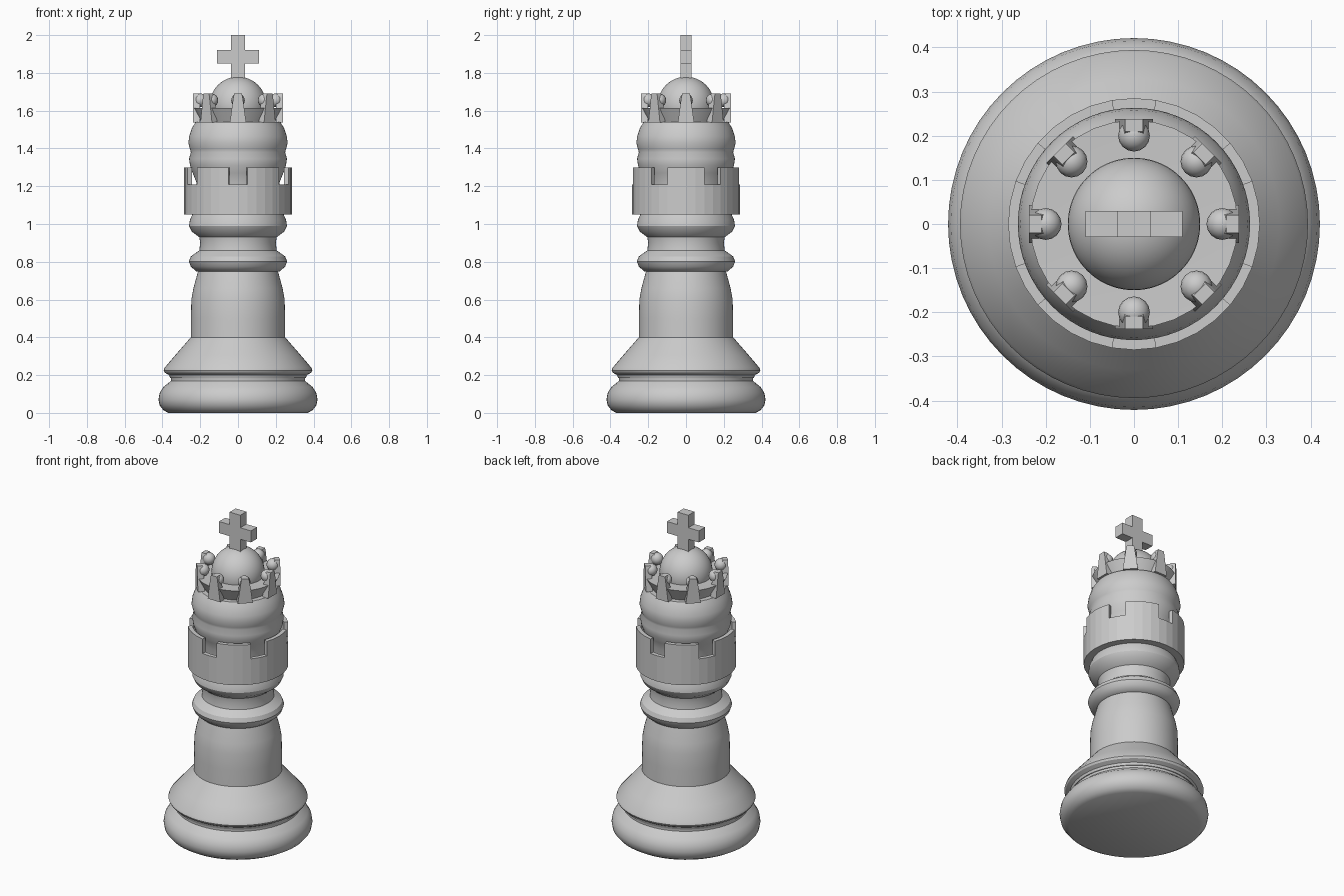
import bpy, bmesh
from math import sin, cos, pi, radians
from mathutils import Matrix

if "Cube" in bpy.data.objects:
    bpy.data.objects.remove(bpy.data.objects["Cube"])


def finish(name, bm, smooth=None):
    bmesh.ops.remove_doubles(bm, verts=bm.verts, dist=1e-5)
    bmesh.ops.recalc_face_normals(bm, faces=bm.faces)
    me = bpy.data.meshes.new(name)
    bm.to_mesh(me)
    bm.free()
    ob = bpy.data.objects.new(name, me)
    bpy.context.collection.objects.link(ob)
    if smooth:
        bpy.ops.object.select_all(action='DESELECT')
        ob.select_set(True)
        bpy.context.view_layer.objects.active = ob
        bpy.ops.object.shade_smooth_by_angle(angle=radians(smooth))
    return ob


def lathe(name, profile, n=64, smooth=32):
    """Turn a radius/height profile around z, with flat end caps."""
    bm = bmesh.new()
    rings = [[bm.verts.new((r * cos(2 * pi * i / n), r * sin(2 * pi * i / n), z))
              for i in range(n)] for r, z in profile]
    for a, b in zip(rings, rings[1:]):
        for i in range(n):
            j = (i + 1) % n
            bm.faces.new((a[i], a[j], b[j], b[i]))
    bm.faces.new(rings[0])
    bm.faces.new(rings[-1])
    return finish(name, bm, smooth)


def arc_wall(bm, a0, a1, steps, r0, r1, z0, z1):
    """Curved wall block between two angles in degrees."""
    cols = []
    for i in range(steps + 1):
        a = radians(a0 + (a1 - a0) * i / steps)
        cols.append([bm.verts.new((r * cos(a), r * sin(a), z))
                     for r, z in ((r0, z0), (r1, z0), (r1, z1), (r0, z1))])
    for c, d in zip(cols, cols[1:]):
        for k in range(4):
            m = (k + 1) % 4
            bm.faces.new((c[k], c[m], d[m], d[k]))
    if a1 - a0 < 360:
        bm.faces.new(cols[0])
        bm.faces.new(cols[-1])


# Foot and flared lower body
lathe("base", [(.37, 0), (.395, .015), (.415, .04), (.421, .07), (.415, .105),
               (.395, .137), (.36, .165), (.355, .17), (.355, .185), (.36, .2)])
lathe("stem", [(.36, .185), (.365, .2), (.388, .213), (.394, .225), (.388, .24),
               (.33, .308), (.25, .4), (.249, .5), (.247, .6), (.236, .66),
               (.21, .755)])

# Collar, waist and the cup beneath the battlement
lathe("collar", [(.2, .745), (.222, .75), (.25, .775), (.26, .802), (.25, .828),
                 (.205, .86), (.2, .9), (.205, .93), (.245, .96), (.259, .99),
                 (.255, 1.02), (.24, 1.055)])

# Battlement: faceted ring with raised blocks
bm = bmesh.new()
arc_wall(bm, 0, 360, 36, .2, .285, 1.05, 1.12)
arc_wall(bm, 0, 360, 36, .26, .285, 1.12, 1.21)
finish("battlement_ring", bm)
bm = bmesh.new()
for k in range(6):
    arc_wall(bm, 60 * k - 20, 60 * k + 20, 4, .26, .285, 1.21, 1.3)
finish("battlement_blocks", bm)

# Rounded head rising out of the battlement
lathe("head", [(.22, 1.1), (.22, 1.22), (.24, 1.27), (.254, 1.31), (.259, 1.345),
               (.25, 1.38), (.254, 1.395), (.263, 1.43), (.258, 1.465),
               (.243, 1.51), (.224, 1.54)])

# Crown: flared band, eight tapered prongs with beads
lathe("crown_band", [(.195, 1.54), (.235, 1.615), (.15, 1.612)], n=32)
prongs, beads = bmesh.new(), bmesh.new()
for k in range(8):
    turn = Matrix.Rotation(k * pi / 4, 4, 'Z')
    rows = []
    for x0, w, z in ((.2, .043, 1.538), (.2, .024, 1.675), (.21, .02, 1.69)):
        rows.append([prongs.verts.new(turn @ Matrix.Translation((x, y, z)).translation)
                     for x, y in ((x0, -w), (.238, -w), (.238, w), (x0, w))])
    for a, b in zip(rows, rows[1:]):
        for i in range(4):
            j = (i + 1) % 4
            prongs.faces.new((a[i], a[j], b[j], b[i]))
    prongs.faces.new(rows[0])
    prongs.faces.new(rows[-1])
    bmesh.ops.create_uvsphere(beads, u_segments=16, v_segments=10, radius=.036,
                              matrix=turn @ Matrix.Translation((.2, 0, 1.655)))
finish("crown_prongs", prongs)
finish("crown_beads", beads, 40)

# Dome
bm = bmesh.new()
bmesh.ops.create_uvsphere(bm, u_segments=48, v_segments=24, radius=.15,
                          matrix=Matrix.Translation((0, 0, 1.63)))
finish("dome", bm, 40)

# Finial cross: extruded outline
bm = bmesh.new()
half = [(.037, 1.76), (.037, 1.85), (.11, 1.85), (.11, 1.922), (.037, 1.922), (.037, 2)]
outline = half + [(-x, z) for x, z in reversed(half)]
face = bm.faces.new([bm.verts.new((x, -.03, z)) for x, z in outline])
ext = bmesh.ops.extrude_face_region(bm, geom=[face], use_keep_orig=True)
bmesh.ops.translate(bm, vec=(0, .06, 0),
                    verts=[v for v in ext["geom"] if isinstance(v, bmesh.types.BMVert)])
finish("finial_cross", bm)
